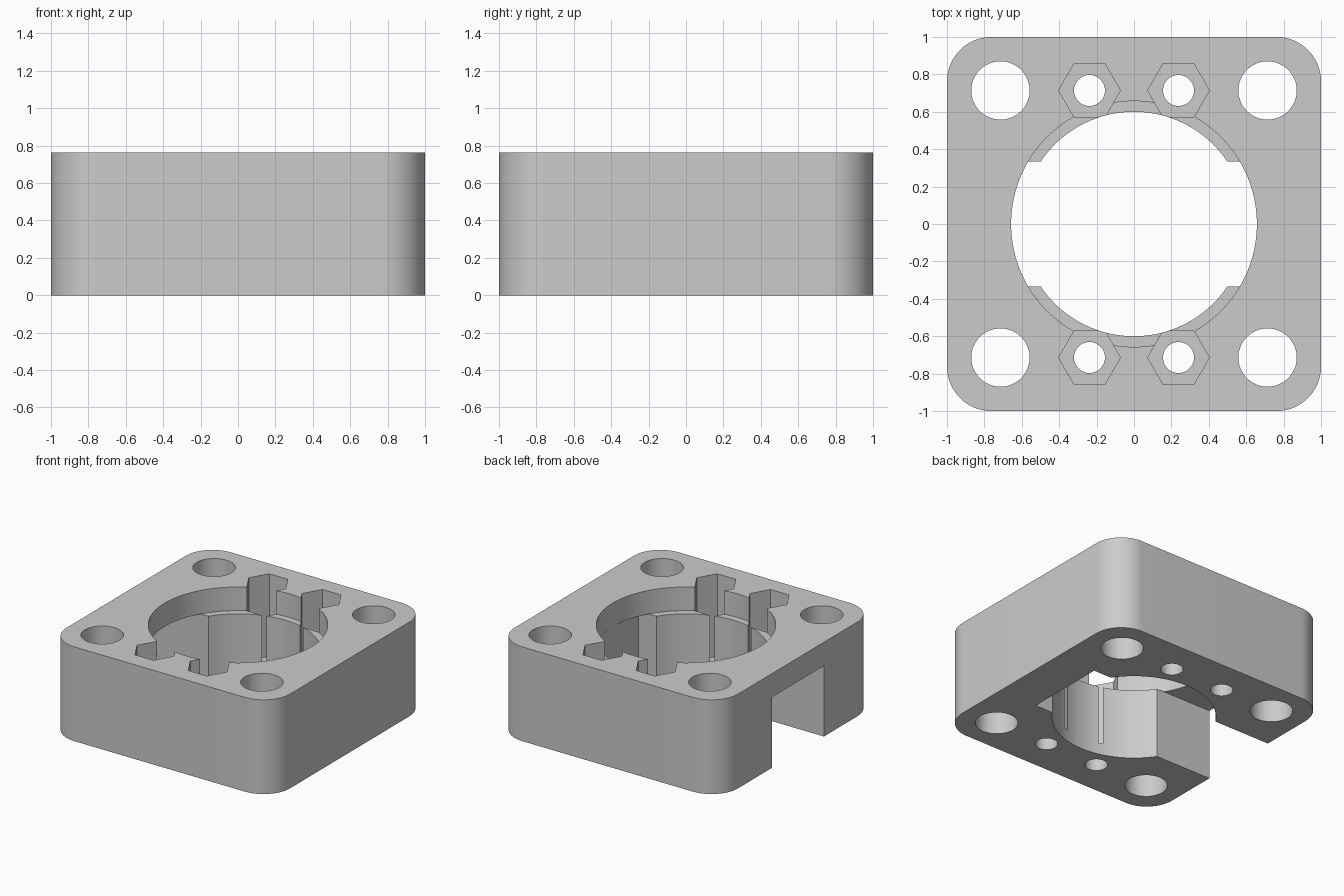
import bpy, math

cube = bpy.data.objects.get("Cube")
if cube:
    bpy.data.objects.remove(cube)

HEIGHT, LEDGE, POCKET_FLOOR = 0.762, 0.571, 0.095
HOLE = 0.714      # distance of all bolt rows from the centre lines

grey = bpy.data.materials.new("light grey")
grey.use_nodes = True
colour = (0.6, 0.6, 0.6, 1)
grey.diffuse_color = colour
grey.node_tree.nodes["Principled BSDF"].inputs["Base Color"].default_value = colour


def prism(name, outline, z0, z1):
    """Closed upright prism over a counter-clockwise outline."""
    n = len(outline)
    verts = [(x, y, z) for z in (z0, z1) for x, y in outline]
    faces = [tuple(reversed(range(n))), tuple(range(n, 2 * n))]
    faces += [(i, (i + 1) % n, n + (i + 1) % n, n + i) for i in range(n)]
    mesh = bpy.data.meshes.new(name)
    mesh.from_pydata(verts, [], faces)
    mesh.materials.append(grey)
    obj = bpy.data.objects.new(name, mesh)
    bpy.context.scene.collection.objects.link(obj)
    return obj


def circle(cx, cy, r, n):
    return [(cx + r * math.cos(math.tau * i / n), cy + r * math.sin(math.tau * i / n))
            for i in range(n)]


def rounded_square(half, r, steps):
    points = []
    for corner, (sx, sy) in enumerate([(1, 1), (-1, 1), (-1, -1), (1, -1)]):
        for i in range(steps + 1):
            a = math.pi / 2 * (corner + i / steps)
            points.append((sx * (half - r) + r * math.cos(a), sy * (half - r) + r * math.sin(a)))
    return points


# Block with rounded upright edges
block = prism("mounting_block", rounded_square(1, 0.238, 16), 0, HEIGHT)

# Stepped central bore and the slot open on one side
cutters = [
    prism("bore_cutter", circle(0, 0, 0.6, 128), -0.1, HEIGHT + 0.1),
    prism("counterbore_cutter", circle(0, 0, 0.657, 128), LEDGE, HEIGHT + 0.1),
    prism("slot_cutter", [(-1.1, -0.333), (0.66, -0.333), (0.66, 0.333), (-1.1, 0.333)], -0.1, LEDGE),
]

# Corner holes, bolt holes and nut pockets
for sx in (-1, 1):
    for sy in (-1, 1):
        cutters += [
            prism("corner_hole_cutter", circle(sx * HOLE, sy * HOLE, 0.156, 48), -0.1, HEIGHT + 0.1),
            prism("bolt_hole_cutter", circle(sx * 0.238, sy * HOLE, 0.083, 32), -0.1, HEIGHT + 0.1),
            prism("nut_pocket_cutter", circle(sx * 0.238, sy * HOLE, 0.165, 6), POCKET_FLOOR, HEIGHT + 0.1),
        ]

for cutter in cutters:
    cutter.hide_render = True
    cut = block.modifiers.new(cutter.name, "BOOLEAN")
    cut.operation = "DIFFERENCE"
    cut.solver = "EXACT"
    cut.object = cutter

# Apply the cuts, then remove the cutters
bpy.ops.object.select_all(action="DESELECT")
block.select_set(True)
bpy.context.view_layer.objects.active = block
for name in [m.name for m in block.modifiers]:
    bpy.ops.object.modifier_apply(modifier=name)
for cutter in cutters:
    bpy.data.objects.remove(cutter)

bpy.ops.object.shade_smooth_by_angle(angle=math.radians(30))
